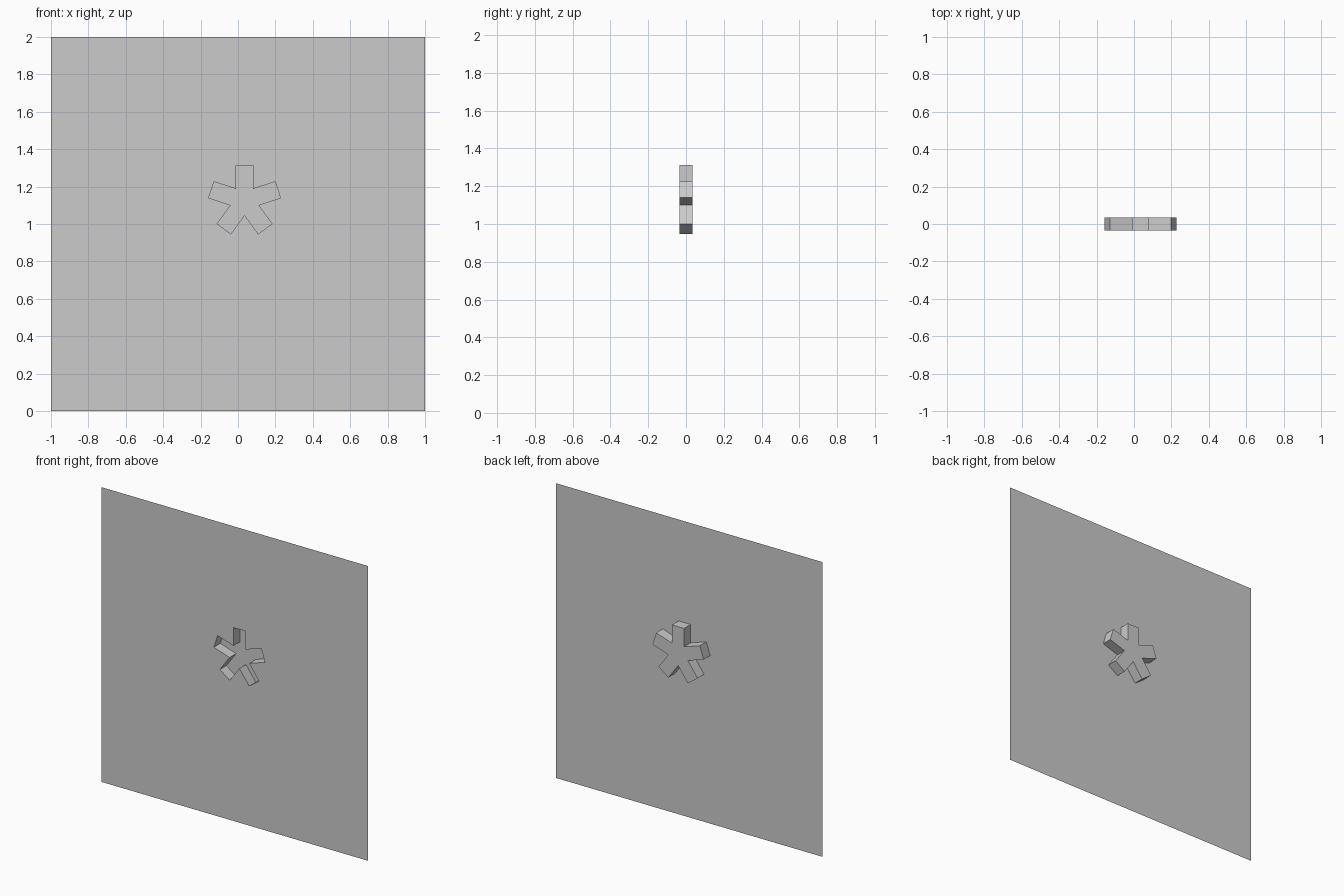
import bpy, bmesh, math

if "Cube" in bpy.data.objects:
    bpy.data.objects.remove(bpy.data.objects["Cube"])

CX, CZ = 0.035, 1.125       # centre of the five-armed recess
ARM, HALF = 0.187, 0.0455   # arm length and half width
FRONT, BACK = -0.035, 0.035


def star_outline():
    """Five straight arms joined at inner notches."""
    pts = []
    notch = HALF / math.tan(math.radians(36))
    for i in range(5):
        a = math.radians(90 + 72 * i)
        dx, dz = math.cos(a), math.sin(a)
        for along, side in ((notch, -HALF), (ARM, -HALF), (ARM, HALF)):
            pts.append((CX + dx * along - dz * side, CZ + dz * along + dx * side))
    return pts


def ring(bm, pts, y):
    return [bm.verts.new((x, y, z)) for x, z in pts]


bm = bmesh.new()

# square sheet with a star-shaped hole
outer = ring(bm, [(-1, 0), (1, 0), (1, 2), (-1, 2)], FRONT)
rim = ring(bm, star_outline(), FRONT)
edges = [bm.edges.new((loop[i], loop[(i + 1) % len(loop)]))
         for loop in (outer, rim) for i in range(len(loop))]
bmesh.ops.triangle_fill(bm, edges=edges, use_beauty=True, normal=(0, -1, 0))

# recess walls and floor, pushed out of the back
floor = ring(bm, star_outline(), BACK)
n = len(rim)
for i in range(n):
    j = (i + 1) % n
    bm.faces.new((rim[i], rim[j], floor[j], floor[i]))
floor_face = bm.faces.new(floor)

# consistent normals facing the front
bmesh.ops.recalc_face_normals(bm, faces=bm.faces[:])
if floor_face.normal.y > 0:
    bmesh.ops.reverse_faces(bm, faces=bm.faces[:])

mesh = bpy.data.meshes.new("panel_with_star_recess")
bm.to_mesh(mesh)
bm.free()
panel = bpy.data.objects.new("panel_with_star_recess", mesh)
bpy.context.collection.objects.link(panel)
